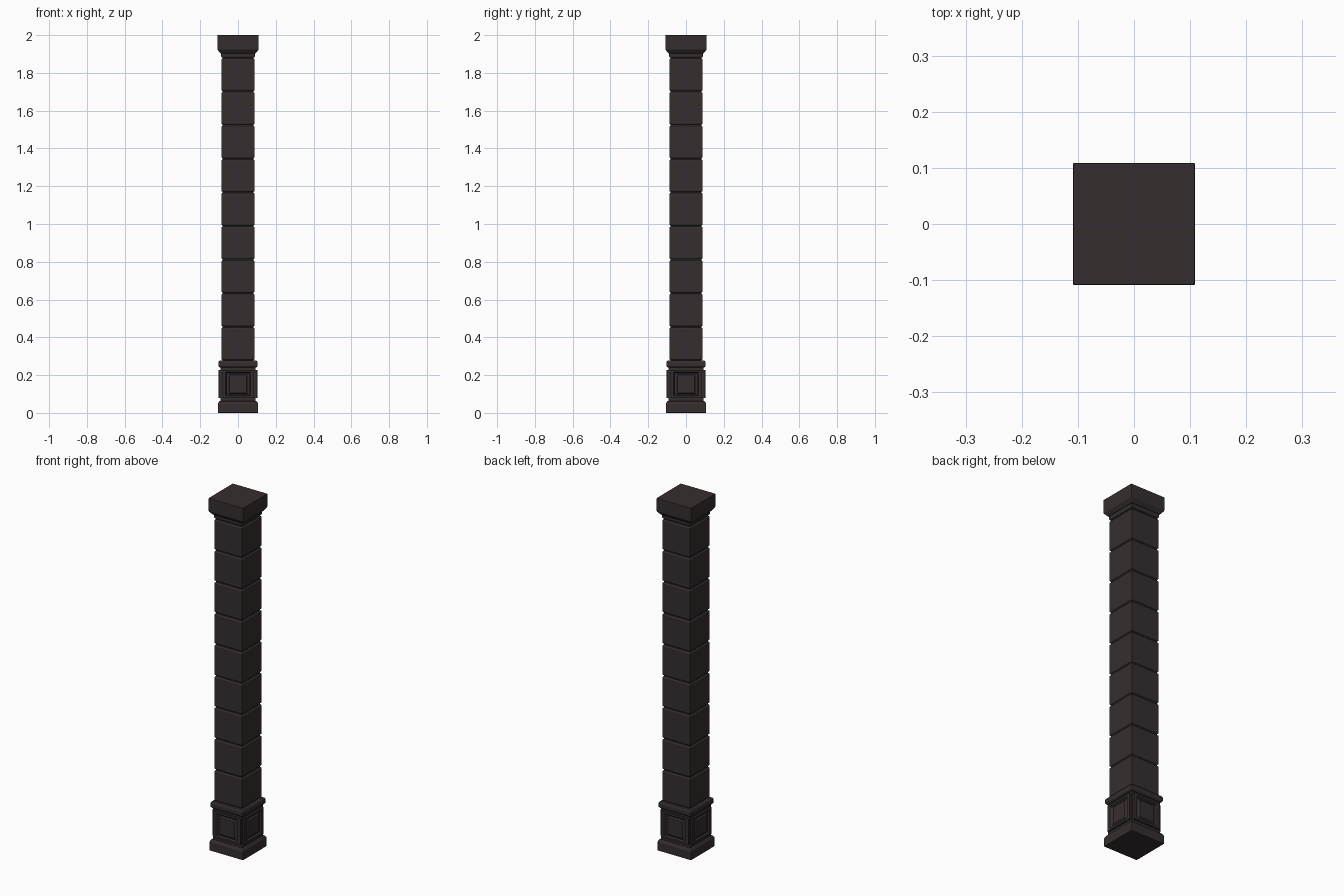
import bpy, bmesh, math
from mathutils import Matrix

if "Cube" in bpy.data.objects:
    bpy.data.objects.remove(bpy.data.objects["Cube"])

stone = bpy.data.materials.new("dark_brown_stone")
stone.diffuse_color = (0.036, 0.027, 0.028, 1)
stone.use_nodes = True
stone.node_tree.nodes["Principled BSDF"].inputs["Base Color"].default_value = stone.diffuse_color


def finish(name, bm, bevel=0.003):
    bmesh.ops.recalc_face_normals(bm, faces=bm.faces)
    me = bpy.data.meshes.new(name)
    bm.to_mesh(me)
    bm.free()
    me.materials.append(stone)
    ob = bpy.data.objects.new(name, me)
    bpy.context.collection.objects.link(ob)
    if bevel:
        m = ob.modifiers.new("edge_bevel", 'BEVEL')
        m.width = bevel
        m.segments = 2
        m.limit_method = 'ANGLE'
        m.angle_limit = math.radians(25)
    return ob


def square_stack(name, profile, bevel=0.003):
    """Loft square rings from (half width, height) pairs."""
    bm = bmesh.new()
    rings = [[bm.verts.new((sx * h, sy * h, z))
              for sx, sy in ((-1, -1), (1, -1), (1, 1), (-1, 1))]
             for h, z in profile]
    for a, b in zip(rings, rings[1:]):
        for i in range(4):
            j = (i + 1) % 4
            bm.faces.new((a[i], a[j], b[j], b[i]))
    bm.faces.new(rings[0][::-1])
    bm.faces.new(rings[-1])
    return finish(name, bm, bevel)


# Plinth, pedestal core and pedestal moulding
square_stack("plinth", [(0.107, 0), (0.107, 0.048), (0.099, 0.062)])
square_stack("pedestal_core", [(0.092, 0.055), (0.092, 0.25)], 0.002)
square_stack("pedestal_moulding", [(0.096, 0.24), (0.103, 0.248), (0.103, 0.27), (0.097, 0.277)], 0.002)


# Framed raised panel on each pedestal side: nested outlines (half width, half height, depth)
def panel(name, angle):
    steps = [(0.086, 0.075, 0.088), (0.086, 0.075, 0.102), (0.066, 0.064, 0.102),
             (0.060, 0.058, 0.093), (0.052, 0.053, 0.093), (0.046, 0.047, 0.100)]
    bm = bmesh.new()
    rings = [[bm.verts.new((sx * w, -d, 0.153 + sz * h))
              for sx, sz in ((-1, -1), (1, -1), (1, 1), (-1, 1))]
             for w, h, d in steps]
    for a, b in zip(rings, rings[1:]):
        for i in range(4):
            j = (i + 1) % 4
            bm.faces.new((a[i], a[j], b[j], b[i]))
    bm.faces.new(rings[-1])
    bm.faces.new(rings[0][::-1])
    bm.transform(Matrix.Rotation(angle, 4, 'Z'))
    finish(name, bm, 0.0015)


for k, side in enumerate(("front", "right", "back", "left")):
    panel("pedestal_panel_" + side, k * math.pi / 2)

# Shaft: core with nine bevelled blocks separated by grooves
square_stack("shaft_core", [(0.081, 0.26), (0.081, 1.92)], 0)
z0, pitch = 0.277, 0.178
for i in range(9):
    a = z0 + i * pitch + 0.003
    b = z0 + (i + 1) * pitch - 0.003
    square_stack(f"shaft_block_{i + 1}",
                 [(0.083, a), (0.088, a + 0.005), (0.088, b - 0.005), (0.083, b)], 0.002)

# Neck band and flared capital
square_stack("neck_band", [(0.085, 1.881), (0.089, 1.886), (0.089, 1.908)], 0.002)
square_stack("capital", [(0.093, 1.903), (0.109, 1.923), (0.109, 2.0)])
